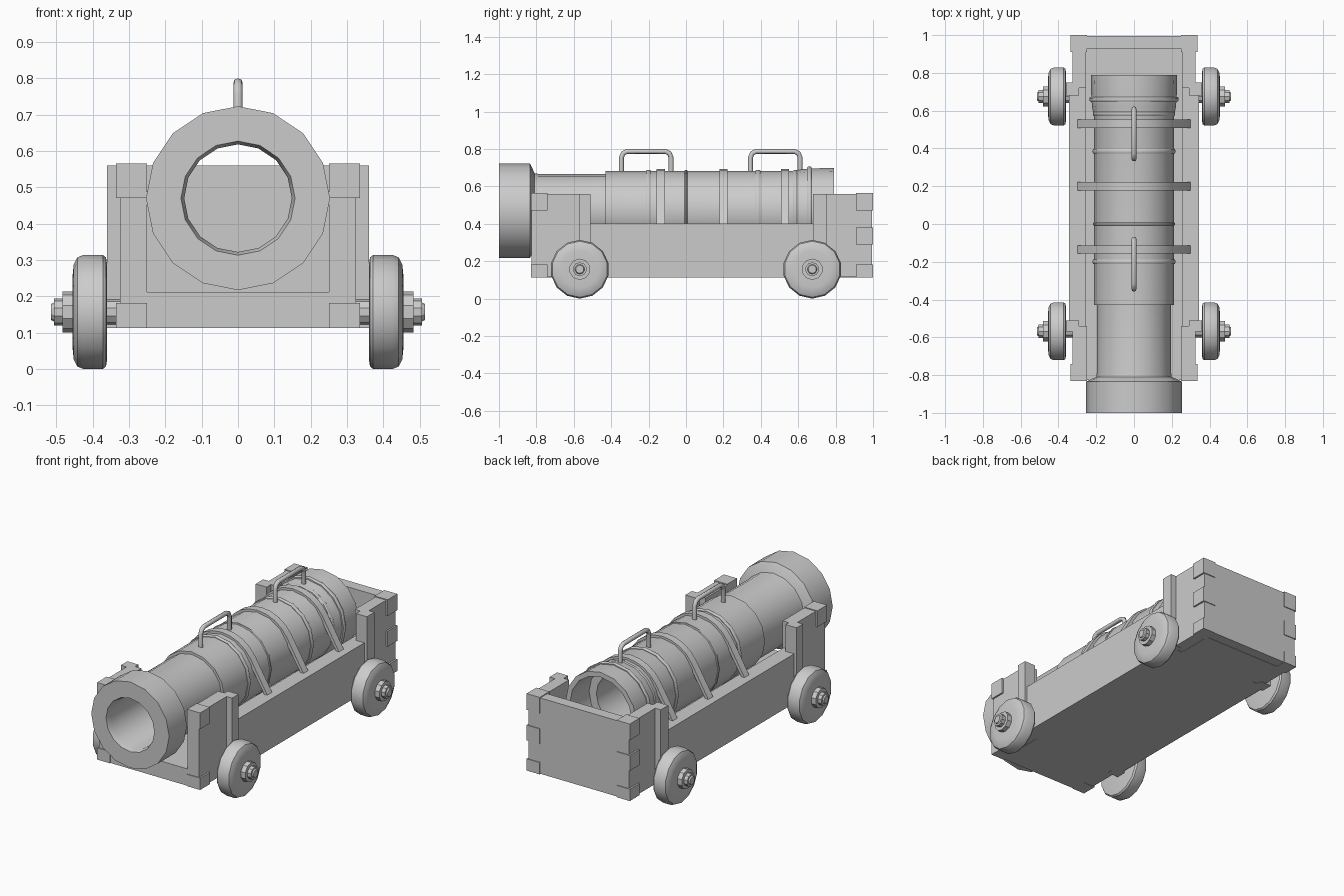
import bpy, bmesh, math
from mathutils import Vector

if "Cube" in bpy.data.objects:
    bpy.data.objects.remove(bpy.data.objects["Cube"])


def finish(name, bm, smooth=False):
    bmesh.ops.recalc_face_normals(bm, faces=bm.faces[:])
    me = bpy.data.meshes.new(name)
    bm.to_mesh(me)
    bm.free()
    ob = bpy.data.objects.new(name, me)
    bpy.context.collection.objects.link(ob)
    if smooth:
        for p in me.polygons:
            p.use_smooth = True
        me.set_sharp_from_angle(angle=math.radians(32))
    return ob


def box(name, x, y, z):
    bm = bmesh.new()
    bmesh.ops.create_cube(bm, size=1)
    for v in bm.verts:
        v.co = Vector([(r[0] + r[1]) / 2 + c * (r[1] - r[0])
                       for c, r in zip(v.co, (x, y, z))])
    return finish(name, bm)


def lathe(name, prof, place, segs, loop=False):
    """Revolve (position, radius) points; place maps (pos, u, v) to xyz."""
    bm = bmesh.new()
    rings = []
    for p, r in prof:
        rings.append([bm.verts.new(place(p, r * math.sin(2 * math.pi * i / segs),
                                         r * math.cos(2 * math.pi * i / segs)))
                      for i in range(segs)])
    pairs = list(zip(rings, rings[1:]))
    if loop:
        pairs.append((rings[-1], rings[0]))
    for a, b in pairs:
        for i in range(segs):
            j = (i + 1) % segs
            bm.faces.new((a[i], a[j], b[j], b[i]))
    if not loop:
        bm.faces.new(rings[0])
        bm.faces.new(rings[-1])
    return finish(name, bm, True)


AXIS = 0.47


def along_y(p, u, v):
    return (u, p, AXIS + v)


# Barrel: open tube with heavy muzzle, stepped body and breech
lathe("barrel", [
    (-1, .157), (-1, .253), (-.835, .253), (-.825, .235), (-.81, .2), (-.79, .197),
    (-.43, .197), (-.43, .212), (.57, .212), (.62, .222), (.67, .226), (.79, .229),
    (.79, .2), (.62, .195), (.62, .148), (-.97, .148)], along_y, 16, True)

# Raised reinforcing rings
for y, r, w in [(-.2, .219, .013), (0, .217, .008), (.385, .219, .013),
                (.585, .218, .012), (.66, .236, .012)]:
    lathe("barrel_ring", [(y - w, r - .02), (y - w, r - .004), (y - w / 2, r), (y + w / 2, r),
                          (y + w, r - .004), (y + w, r - .02)], along_y, 16, True)

# Straps: arc over the barrel, then straight down to the rails
for y in (-.135, .2, .53):
    bm = bmesh.new()
    sections = []
    angs = [math.radians(31 + 118 * i / 8) for i in range(9)]
    pts = [[(r * math.cos(a), AXIS + r * math.sin(a)) for a in angs] for r in (.203, .224)]
    inner = [(.285, .395)] + pts[0] + [(-.285, .395)]
    outer = [(.305, .395)] + pts[1] + [(-.305, .395)]
    for i, o in zip(inner, outer):
        sections.append([bm.verts.new((q[0], y + d, q[1]))
                         for q, d in ((i, -.022), (o, -.022), (o, .022), (i, .022))])
    for a, b in zip(sections, sections[1:]):
        for k in range(4):
            bm.faces.new((a[k], a[(k + 1) % 4], b[(k + 1) % 4], b[k]))
    bm.faces.new(sections[0])
    bm.faces.new(sections[-1])
    finish("strap", bm, True)

# Lifting handles: bent rods on top
for y0, y1 in ((-.345, -.08), (.345, .61)):
    cu = bpy.data.curves.new("handle", "CURVE")
    cu.dimensions = "3D"
    cu.bevel_depth = .013
    cu.bevel_resolution = 2
    cu.use_fill_caps = True
    path = [(y0, .66), (y0, .755), (y0 + .009, .777), (y0 + .03, .787),
            (y1 - .03, .787), (y1 - .009, .777), (y1, .755), (y1, .66)]
    sp = cu.splines.new("POLY")
    sp.points.add(len(path) - 1)
    for pt, (y, z) in zip(sp.points, path):
        pt.co = (0, y, z, 1)
    bpy.context.collection.objects.link(bpy.data.objects.new("handle", cu))

# Carriage floor and back board
box("floor", (-.255, .255), (-.825, .935), (.113, .212))
box("back_board", (-.325, .325), (.93, .995), (.115, .56))


def sided(name, s, x, y, z):
    box(name, sorted((s * x[0], s * x[1])), y, z)


for s in (-1, 1):
    # Side rails, end cheeks and stepped battens
    sided("side_rail", s, (.255, .345), (-.54, .72), (.113, .403))
    sided("front_cheek", s, (.25, .325), (-.825, -.54), (.115, .56))
    sided("back_cheek", s, (.255, .325), (.72, .94), (.115, .56))
    sided("front_batten", s, (.29, .361), (-.57, -.51), (.113, .56))
    sided("back_batten", s, (.29, .361), (.68, .75), (.113, .56))
    # Corner joint blocks
    for z in ((.47, .565), (.113, .182)):
        sided("front_joint", s, (.25, .335), (-.83, -.74), z)
    for z in ((.47, .565), (.29, .38), (.113, .182)):
        sided("back_joint", s, (.25, .335), (.91, 1), z)
    # Wheels with stepped hubs
    for y in (-.568, .675):
        def along_x(p, u, v, s=s, y=y):
            return (s * p, y + u, .157 + v)
        lathe("wheel", [(.36, .13), (.363, .15), (.372, .157), (.425, .157), (.442, .15),
                        (.452, .13), (.455, .1), (.455, .05)], along_x, 14)
        lathe("hub", [(.44, .057), (.483, .057), (.483, .037), (.506, .037),
                      (.506, .026), (.514, .022)], along_x, 10)
        lathe("axle", [(.2, .035), (.38, .035)], along_x, 10)
